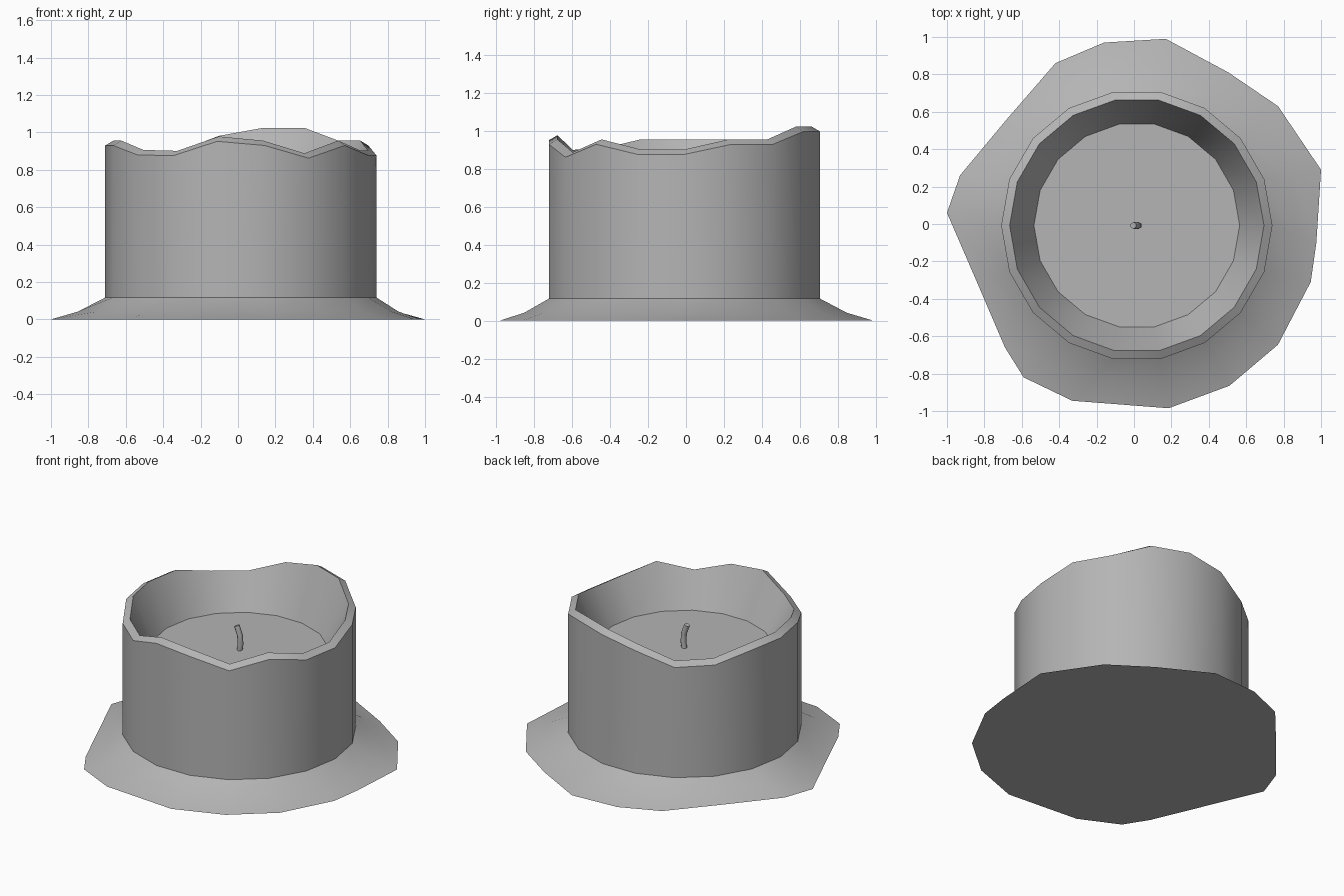
import bpy, bmesh, math
from mathutils import Vector

if "Cube" in bpy.data.objects:
    bpy.data.objects.remove(bpy.data.objects["Cube"])

N = 18
CENTRE = Vector((0.015, -0.008, 0))
FLOOR = .67

# Uneven rim heights, one per side, starting at +x and going anticlockwise
RIM = [.877, .93, .93, .998, .998, .955, .87, .877, .93,
       .93, .93, .88, .875, .952, .93, .862, .93, .877]

# Irregular outline of the melted wax on the ground, same order
PUDDLE = [(.975, -.10), (1, .29), (.77, .63), (.505, .81), (.17, .99), (-.16, .97),
          (-.42, .86), (-.68, .56), (-.93, .26), (-1, .06), (-.84, -.31), (-.69, -.66),
          (-.59, -.82), (-.33, -.945), (.185, -.985), (.51, -.865), (.77, -.645), (.945, -.31)]

wax = bpy.data.materials.new("wax_grey")
wax.diffuse_color = (.46, .46, .46, 1)
wax.use_nodes = True
wax.node_tree.nodes["Principled BSDF"].inputs["Base Color"].default_value = wax.diffuse_color


def ring(radius, heights):
    """Points of an 18-sided ring with a height for each point."""
    return [CENTRE + Vector((radius * math.cos(i * math.tau / N),
                             radius * math.sin(i * math.tau / N), heights[i]))
            for i in range(N)]


def add_object(name, data):
    """Link a new object with the grey wax colour."""
    obj = bpy.data.objects.new(name, data)
    data.materials.append(wax)
    bpy.context.collection.objects.link(obj)
    return obj


# Candle: puddle skirt, wall, rim and basin as stacked rings
outline = [Vector((x, y, 0)) for x, y in PUDDLE]
foot = ring(.725, [.117] * N)
skirt = [a.lerp(b, .5) for a, b in zip(outline, foot)]
for p in skirt:
    p.z = .042
rings = [outline, skirt, foot, ring(.725, RIM),
         ring(.68, [h + .026 for h in RIM]), ring(.55, [FLOOR] * N)]

bm = bmesh.new()
loops = [[bm.verts.new(p) for p in r] for r in rings]
for low, high in zip(loops, loops[1:]):
    for i in range(N):
        j = (i + 1) % N
        bm.faces.new((low[i], low[j], high[j], high[i]))
bm.faces.new(loops[0][::-1])
bm.faces.new(loops[-1])
mesh = bpy.data.meshes.new("candle")
bm.to_mesh(mesh)
bm.free()

candle = add_object("candle", mesh)
bpy.ops.object.select_all(action='DESELECT')
candle.select_set(True)
bpy.context.view_layer.objects.active = candle
bpy.ops.object.shade_smooth_by_angle(angle=math.radians(40))

# Wick: bent tube
curve = bpy.data.curves.new("wick", 'CURVE')
curve.dimensions = '3D'
curve.bevel_depth = .018
curve.bevel_resolution = 1
curve.use_fill_caps = True
path = [(.015, -.008, .65), (.025, -.008, .71), (.02, -.008, .77), (-.003, -.008, .83)]
spline = curve.splines.new('POLY')
spline.points.add(len(path) - 1)
for point, co in zip(spline.points, path):
    point.co = (*co, 1)
add_object("wick", curve)
